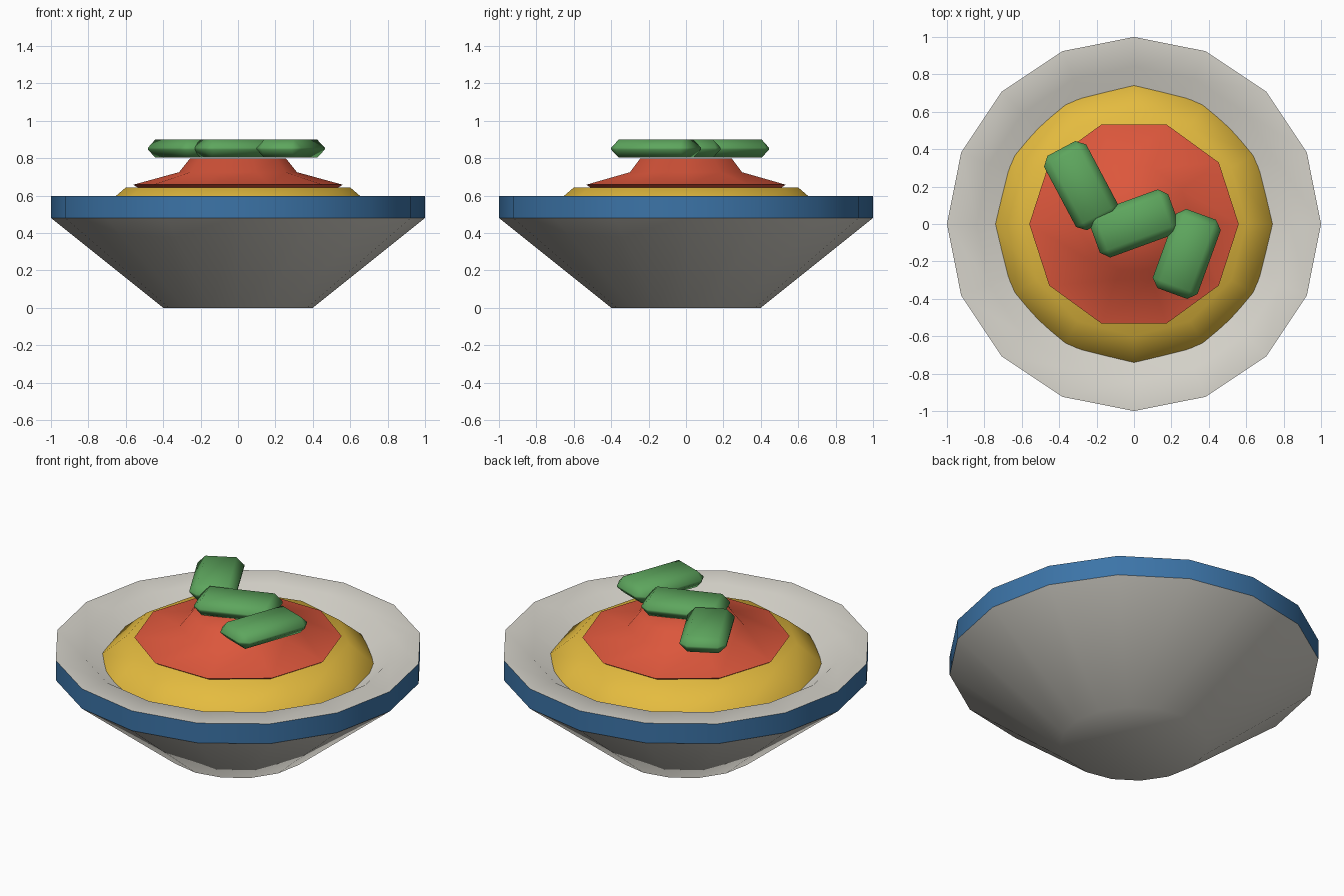
import bpy
import bmesh
from math import cos, sin, pi, radians

if "Cube" in bpy.data.objects:
    bpy.data.objects.remove(bpy.data.objects["Cube"])


def material(name, rgb):
    mat = bpy.data.materials.new(name)
    mat.use_nodes = True
    mat.diffuse_color = (*rgb, 1)
    mat.node_tree.nodes["Principled BSDF"].inputs["Base Color"].default_value = (*rgb, 1)
    return mat


def finish(bm, name, mats, angle):
    """Turn a bmesh into a smooth-shaded object that keeps its sharp edges."""
    bmesh.ops.recalc_face_normals(bm, faces=bm.faces)
    mesh = bpy.data.meshes.new(name)
    bm.to_mesh(mesh)
    bm.free()
    for mat in mats:
        mesh.materials.append(mat)
    obj = bpy.data.objects.new(name, mesh)
    bpy.context.collection.objects.link(obj)
    bpy.ops.object.select_all(action="DESELECT")
    obj.select_set(True)
    bpy.context.view_layer.objects.active = obj
    bpy.ops.object.shade_smooth_by_angle(angle=radians(angle))
    return obj


def lathe(name, profile, sides, mats, angle, band=None):
    """Spin (radius, height) points into a capped solid; the band step gets the second material."""
    bm = bmesh.new()
    rings = [[bm.verts.new((r * cos(2 * pi * i / sides), r * sin(2 * pi * i / sides), z))
              for i in range(sides)] for r, z in profile]
    for step, (a, b) in enumerate(zip(rings, rings[1:])):
        for i in range(sides):
            j = (i + 1) % sides
            face = bm.faces.new((a[i], a[j], b[j], b[i]))
            face.material_index = int(step == band)
    bm.faces.new(rings[0])
    bm.faces.new(rings[-1])
    return finish(bm, name, mats, angle)


def rounded_block(name, x, y, turn, mat):
    bm = bmesh.new()
    bmesh.ops.create_cube(bm, size=1)
    bmesh.ops.scale(bm, vec=(0.45, 0.255, 0.096), verts=bm.verts)
    bmesh.ops.bevel(bm, geom=bm.edges[:], offset=0.043, segments=1, affect="EDGES")
    obj = finish(bm, name, [mat], 60)
    obj.location = (x, y, 0.851)
    obj.rotation_euler.z = radians(turn)


white = material("bowl_white", (0.68, 0.66, 0.60))
blue = material("rim_blue", (0.045, 0.175, 0.39))
yellow = material("filling_yellow", (0.78, 0.50, 0.05))
red = material("sauce_red", (0.72, 0.095, 0.045))
green = material("garnish_green", (0.11, 0.38, 0.11))

# Hollow bowl with a coloured rim band, a flat lip and a sloping inner wall
lathe("bowl", [(0.4, 0), (1, 0.48), (1, 0.598), (0.84, 0.595), (0.4, 0.28)],
      16, [white, blue], 45, band=1)

# Filling and the sauce mound on top
lathe("filling", [(0.78, 0.44), (0.745, 0.52), (0.6, 0.643)], 12, [yellow], 60)
lathe("sauce", [(0.5, 0.62), (0.56, 0.658), (0.315, 0.725), (0.257, 0.798)], 10, [red], 60)

# Chopped garnish pieces
for name, x, y, turn in (("garnish_right", -0.283, 0.205, 118),
                         ("garnish_middle", 0, 0.003, 20),
                         ("garnish_left", 0.282, -0.16, 70)):
    rounded_block(name, x, y, turn, green)
